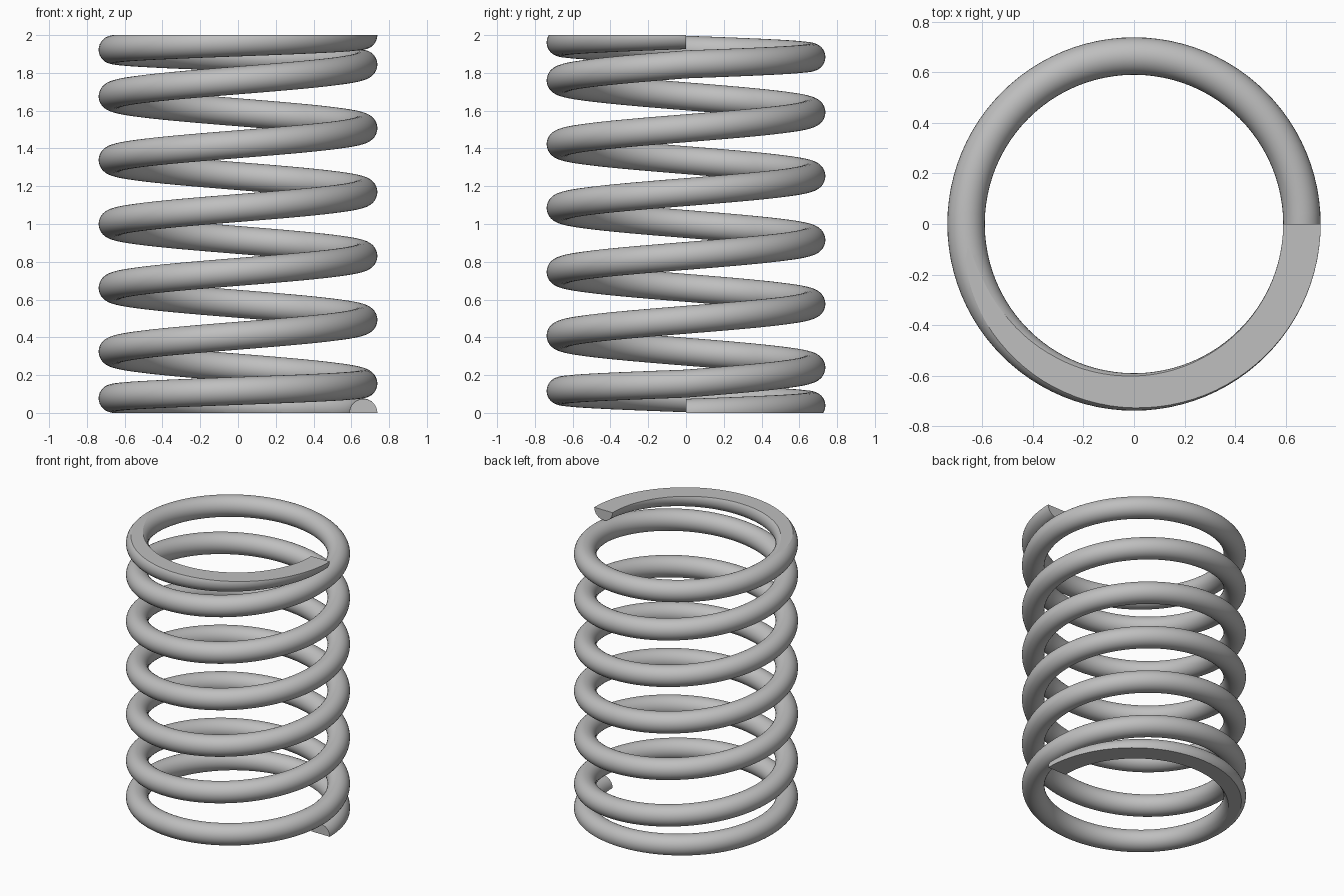
import bpy
import bmesh
from math import cos, sin, tau
from mathutils import Vector

cube = bpy.data.objects.get("Cube")
if cube:
    bpy.data.objects.remove(cube, do_unlink=True)

COIL_RADIUS = 0.664
WIRE_RADIUS = 0.074
HEIGHT = 2.0
TURNS = 7          # five open turns between two closed end turns
END_PITCH = 0.155
OPEN_PITCH = (HEIGHT - 2 * END_PITCH) / (TURNS - 2)
STEPS = 96         # sections per turn
SIDES = 32         # sides of the wire

steel = bpy.data.materials.new("steel_grey")
steel.use_nodes = True
grey = (0.52, 0.52, 0.52, 1.0)
steel.diffuse_color = grey
steel.node_tree.nodes["Principled BSDF"].inputs["Base Color"].default_value = grey


def rise(turn):
    """Height of the wire centre after a number of turns."""
    closed = min(turn, 1) + max(turn - (TURNS - 1), 0)
    opened = min(max(turn - 1, 0), TURNS - 2)
    return closed * END_PITCH + opened * OPEN_PITCH


def wire_ring(bm, turn):
    """Round wire section in the vertical plane through the coil axis."""
    a = tau * turn
    ring = []
    for i in range(SIDES):
        t = tau * i / SIDES
        r = COIL_RADIUS + WIRE_RADIUS * cos(t)
        z = rise(turn) + WIRE_RADIUS * sin(t)
        ring.append(bm.verts.new((r * cos(a), r * sin(a), z)))
    return ring


def grind_flat(bm, z, direction):
    """Cut the wire off level at height z and close the cut."""
    cut = bmesh.ops.bisect_plane(
        bm, geom=bm.verts[:] + bm.edges[:] + bm.faces[:], dist=1e-5,
        plane_co=(0, 0, z), plane_no=(0, 0, direction), clear_outer=True)
    rim = [e for e in cut["geom_cut"]
           if isinstance(e, bmesh.types.BMEdge) and e.is_boundary]
    bmesh.ops.triangle_fill(bm, edges=rim, use_beauty=True,
                            normal=Vector((0, 0, direction)))


# Coiled wire swept along the variable-pitch helix
bm = bmesh.new()
rings = [wire_ring(bm, s / STEPS) for s in range(TURNS * STEPS + 1)]
for low, high in zip(rings, rings[1:]):
    for i in range(SIDES):
        j = (i + 1) % SIDES
        bm.faces.new((low[i], low[j], high[j], high[i]))

# Wire ends
bm.faces.new(rings[0])
bm.faces.new(rings[-1])

# Ground bearing faces at the bottom and top
grind_flat(bm, 0.0, -1)
grind_flat(bm, HEIGHT, 1)
bmesh.ops.recalc_face_normals(bm, faces=bm.faces[:])

# Round wire is smooth; ground faces and wire ends stay flat
for face in bm.faces:
    level = all(min(abs(v.co.z), abs(v.co.z - HEIGHT)) < 1e-4 for v in face.verts)
    wire_end = all(abs(v.co.y) < 1e-4 for v in face.verts)
    face.smooth = not (level or wire_end)

mesh = bpy.data.meshes.new("coil_spring")
bm.to_mesh(mesh)
bm.free()
mesh.materials.append(steel)
spring = bpy.data.objects.new("coil_spring", mesh)
bpy.context.collection.objects.link(spring)
